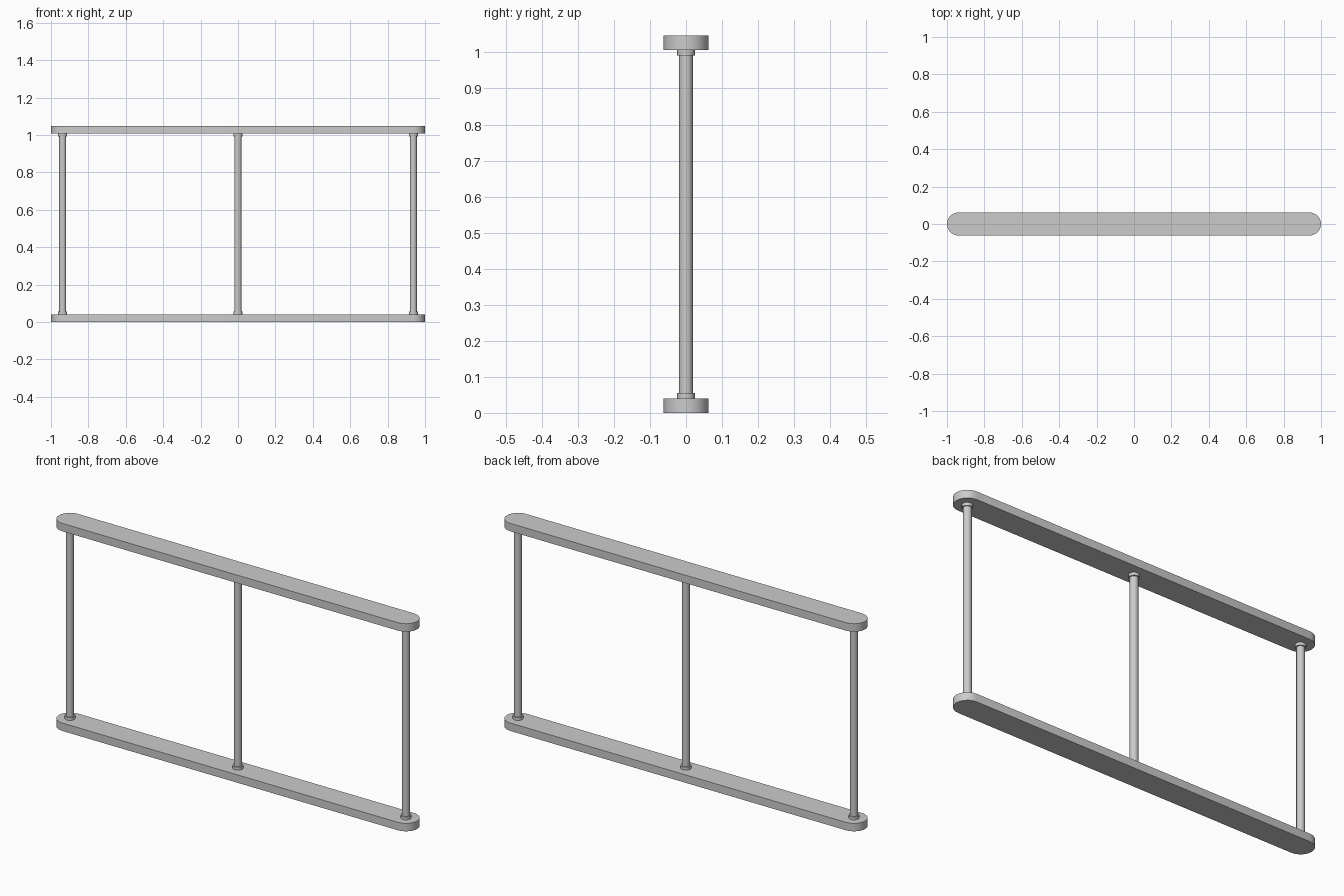
import bpy, bmesh, math

if "Cube" in bpy.data.objects:
    bpy.data.objects.remove(bpy.data.objects["Cube"])

R = 0.0625          # rail half width / end radius
CX = 1.0 - R        # centre of the rounded ends
THICK = 0.04
TOP = 1.047
SEG = 10            # segments per rounded end


def finish(obj):
    bpy.ops.object.select_all(action='DESELECT')
    obj.select_set(True)
    bpy.context.view_layer.objects.active = obj
    bpy.ops.object.shade_smooth_by_angle(angle=math.radians(30))


# Flat bar with semicircular ends
def rail(name, z):
    bm = bmesh.new()
    verts = []
    for side, start in ((1, -math.pi / 2), (-1, math.pi / 2)):
        for i in range(SEG + 1):
            a = start + math.pi * i / SEG
            verts.append(bm.verts.new((side * CX + R * math.cos(a), R * math.sin(a), z)))
    face = bm.faces.new(verts)
    ext = bmesh.ops.extrude_face_region(bm, geom=[face])
    top = [v for v in ext['geom'] if isinstance(v, bmesh.types.BMVert)]
    bmesh.ops.translate(bm, verts=top, vec=(0, 0, THICK))
    bmesh.ops.recalc_face_normals(bm, faces=bm.faces)
    mesh = bpy.data.meshes.new(name)
    bm.to_mesh(mesh)
    bm.free()
    obj = bpy.data.objects.new(name, mesh)
    bpy.context.collection.objects.link(obj)
    finish(obj)


def cylinder(name, x, z0, z1, r):
    bpy.ops.mesh.primitive_cylinder_add(vertices=16, radius=r, depth=z1 - z0,
                                        location=(x, 0, (z0 + z1) / 2))
    bpy.context.object.name = name
    finish(bpy.context.object)


rail("bottom_rail", 0)
rail("top_rail", TOP - THICK)

# Posts with a small collar at each end
for label, x in (("left", -CX), ("middle", 0), ("right", CX)):
    cylinder(label + "_post", x, THICK, TOP - THICK, 0.019)
    cylinder(label + "_lower_collar", x, THICK, THICK + 0.015, 0.0245)
    cylinder(label + "_upper_collar", x, TOP - THICK - 0.015, TOP - THICK, 0.0245)
